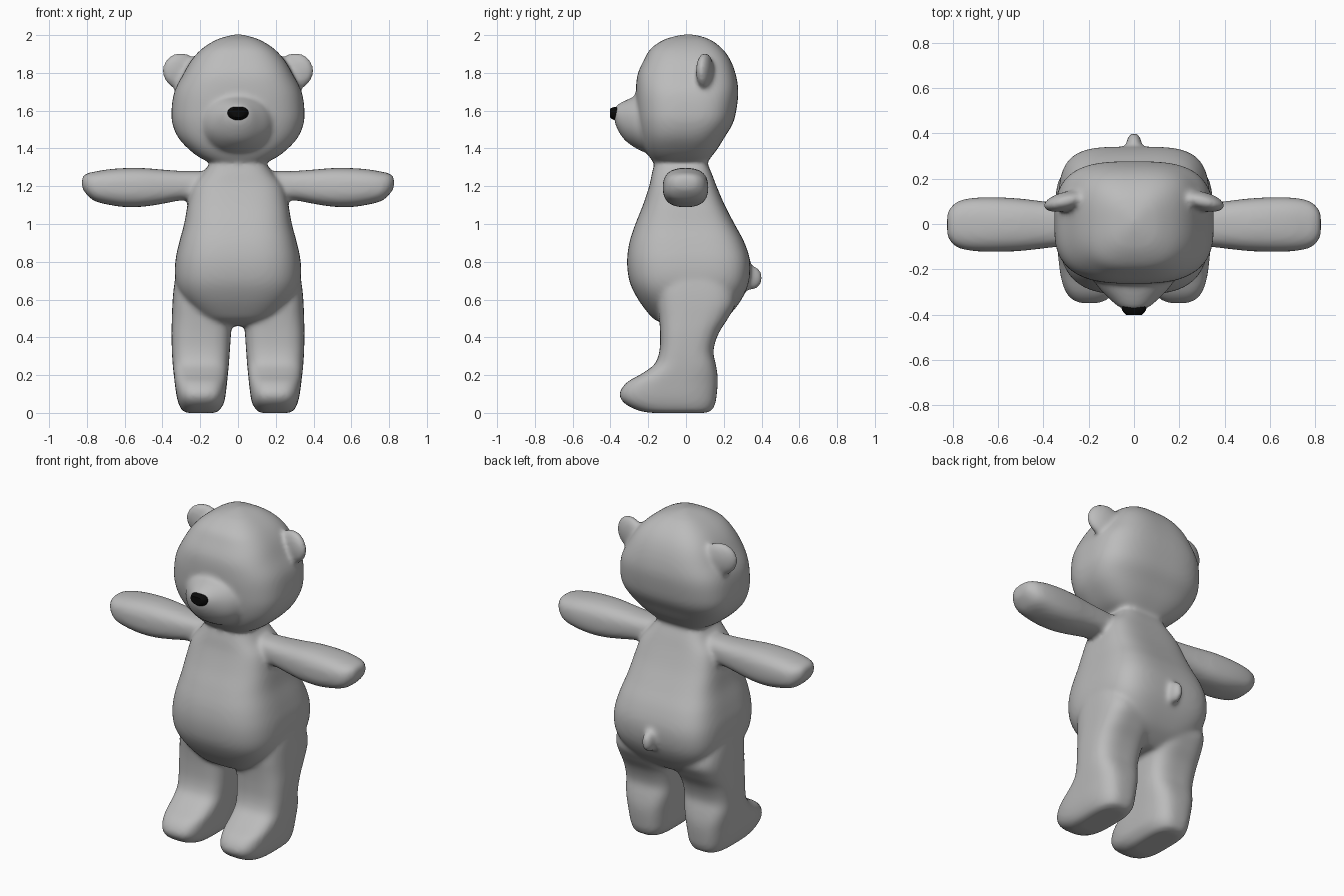
import bpy, bmesh, math
from mathutils import Matrix


def material(name, rgb):
    m = bpy.data.materials.new(name)
    m.diffuse_color = (*rgb, 1)
    return m


def catmull(a, b, c, d, t):
    return 0.5 * (2*b + (c-a)*t + (2*a-5*b+4*c-d)*t*t + (3*b-a-3*c+d)*t**3)


def loft(bm, axis, rings, power=2.5, side=1, back=None, sub=5, n=96):
    """Skin rounded rings (t, u0, u1, v0, v1) along an axis; back = squareness of the +v half."""
    fine = []
    for i in range(len(rings) - 1):
        p = [rings[max(0, min(len(rings) - 1, i + k))] for k in (-1, 0, 1, 2)]
        for s in range(sub):
            fine.append([catmull(*q, s / sub) for q in zip(*p)])
    fine.append(rings[-1])
    loops = []
    for t, u0, u1, v0, v1 in fine:
        loop = []
        for k in range(n):
            a = 2 * math.pi * k / n
            c, s = math.cos(a), math.sin(a)
            e = 2 / (back if back and s > 0 else power)
            u = (u0+u1)/2 + (u1-u0)/2 * math.copysign(abs(c)**e, c)
            v = (v0+v1)/2 + (v1-v0)/2 * math.copysign(abs(s)**e, s)
            x, y, z = {'X': (t, u, v), 'Y': (u, t, v), 'Z': (u, v, t)}[axis]
            loop.append(bm.verts.new((x * side, y, z)))
        loops.append(loop)
    for a, b in zip(loops, loops[1:]):
        for k in range(n):
            j = (k + 1) % n
            bm.faces.new((a[k], a[j], b[j], b[k]))
    bm.faces.new(loops[0])
    bm.faces.new(loops[-1])


def ball(bm, loc, size, turn=0):
    m = Matrix.Translation(loc) @ Matrix.Rotation(turn, 4, 'Z') @ Matrix.Diagonal((*size, 1))
    bmesh.ops.create_uvsphere(bm, u_segments=32, v_segments=20, radius=1, matrix=m)


def finish(bm, name, mat):
    bmesh.ops.recalc_face_normals(bm, faces=bm.faces)
    me = bpy.data.meshes.new(name)
    bm.to_mesh(me)
    bm.free()
    me.materials.append(mat)
    ob = bpy.data.objects.new(name, me)
    bpy.context.collection.objects.link(ob)
    return ob


grey = material("grey_fur", (0.5, 0.5, 0.5))
black = material("black_nose", (0.003, 0.003, 0.003))

bm = bmesh.new()
# torso
loft(bm, 'Z', [
    (0.46, -.08, .08, -.08, .14), (0.49, -.17, .17, -.16, .19), (0.54, -.24, .24, -.21, .25),
    (0.62, -.305, .305, -.265, .305), (0.70, -.332, .332, -.30, .335),
    (0.80, -.332, .332, -.312, .34), (0.90, -.312, .312, -.30, .31),
    (1.00, -.285, .285, -.268, .257), (1.10, -.267, .267, -.228, .205),
    (1.20, -.24, .24, -.195, .162), (1.27, -.185, .185, -.18, .135),
    (1.35, -.13, .13, -.16, .10)], 3.1, back=4.0)
# head
loft(bm, 'Z', [
    (1.315, -.12, .12, -.16, .10), (1.35, -.20, .20, -.19, .13), (1.40, -.265, .265, -.22, .168),
    (1.46, -.318, .318, -.24, .205), (1.53, -.347, .347, -.255, .247),
    (1.60, -.352, .352, -.262, .266), (1.70, -.337, .337, -.265, .277),
    (1.79, -.292, .292, -.257, .264), (1.87, -.245, .245, -.222, .234),
    (1.93, -.188, .188, -.185, .19), (1.975, -.115, .115, -.118, .13),
    (1.996, -.05, .05, -.05, .07), (2.004, -.012, .012, -.01, .03)], 2.9, back=3.2)
# muzzle
loft(bm, 'Y', [
    (-.14, -.24, .24, 1.37, 1.70), (-.22, -.195, .195, 1.38, 1.695), (-.28, -.158, .158, 1.41, 1.672),
    (-.33, -.11, .11, 1.45, 1.65), (-.365, -.07, .07, 1.505, 1.63),
    (-.38, -.035, .035, 1.55, 1.61)], 2.1)
# tail
ball(bm, (0, .345, .715), (.036, .06, .066))
for s in (1, -1):
    # leg with foot
    loft(bm, 'Z', [
        (0.0, .12, .27, -.18, .10), (0.012, .10, .295, -.25, .135), (0.05, .075, .315, -.325, .155),
        (0.10, .065, .327, -.352, .163), (0.16, .058, .335, -.315, .168), (0.21, .053, .341, -.23, .166),
        (0.26, .048, .346, -.165, .157), (0.33, .043, .35, -.14, .145), (0.42, .037, .352, -.137, .172),
        (0.50, .032, .35, -.142, .222), (0.58, .035, .347, -.15, .262), (0.66, .08, .34, -.14, .24),
        (0.74, .13, .325, -.10, .18), (0.80, .18, .29, -.05, .10)], 3.2, s)
    # arm
    loft(bm, 'X', [
        (.10, -.08, .07, 1.14, 1.27), (.20, -.09, .08, 1.125, 1.28), (.30, -.097, .09, 1.125, 1.281),
        (.40, -.108, .10, 1.107, 1.288), (.50, -.119, .112, 1.092, 1.296),
        (.60, -.123, .118, 1.09, 1.296), (.69, -.121, .117, 1.103, 1.289),
        (.76, -.111, .107, 1.122, 1.277), (.80, -.09, .085, 1.155, 1.268),
        (.826, -.055, .05, 1.19, 1.25)], 2.6, s)
    # ear
    ball(bm, (.303 * s, .10, 1.81), (.1, .042, .098), math.radians(-14) * s)
bear = finish(bm, "bear_body", grey)

# fuse the parts into one soft skin
fuse = bear.modifiers.new("fuse", 'REMESH')
fuse.mode = 'VOXEL'
fuse.voxel_size = 0.012
soft = bear.modifiers.new("soften", 'SMOOTH')
soft.factor = 0.5
soft.iterations = 12
bpy.context.view_layer.objects.active = bear
bear.select_set(True)
for name in ("fuse", "soften"):
    bpy.ops.object.modifier_apply(modifier=name)
bpy.ops.object.shade_smooth()
bear.select_set(False)

# nose
bm = bmesh.new()
loft(bm, 'Y', [
    (-.33, -.045, .045, 1.56, 1.612), (-.365, -.055, .055, 1.55, 1.62),
    (-.385, -.05, .05, 1.552, 1.618), (-.402, -.034, .034, 1.564, 1.61)], 2, back=2.8, n=32)
nose = finish(bm, "nose", black)
bpy.context.view_layer.objects.active = nose
nose.select_set(True)
bpy.ops.object.shade_smooth_by_angle(angle=math.radians(50))
